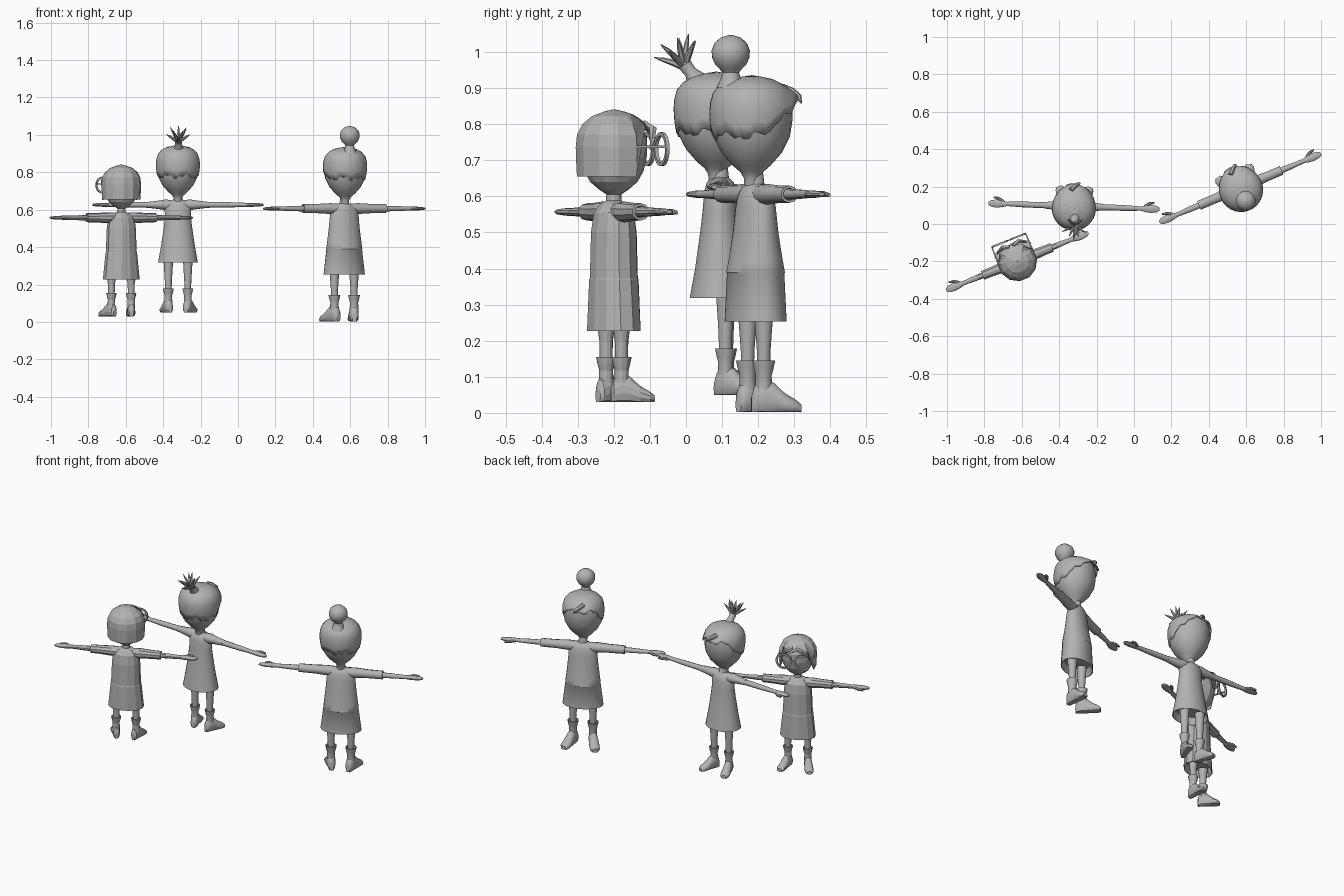
import bpy, bmesh, math
from math import sin, cos, pi, radians
from mathutils import Matrix, Vector

if "Cube" in bpy.data.objects:
    bpy.data.objects.remove(bpy.data.objects["Cube"])

grey = bpy.data.materials.new("plain grey")
grey.diffuse_color = (0.45, 0.45, 0.45, 1)
grey.use_nodes = True
grey.node_tree.nodes["Principled BSDF"].inputs["Base Color"].default_value = grey.diffuse_color


def finish(name, bm, who, thick=0):
    bmesh.ops.remove_doubles(bm, verts=bm.verts, dist=1e-5)
    bmesh.ops.recalc_face_normals(bm, faces=bm.faces)
    me = bpy.data.meshes.new(name)
    bm.to_mesh(me)
    bm.free()
    me.materials.append(grey)
    if who["smooth"]:
        me.polygons.foreach_set("use_smooth", [True] * len(me.polygons))
        me.set_sharp_from_angle(angle=radians(40))
    ob = bpy.data.objects.new(who["name"] + "_" + name, me)
    bpy.context.collection.objects.link(ob)
    ob.location = (who["x"], who["y"], 0)
    ob.rotation_euler.z = radians(who["turn"])
    if thick:
        mod = ob.modifiers.new("thickness", "SOLIDIFY")
        mod.thickness = thick
        mod.offset = -1
    return ob


def skin(rings, cap=True):
    bm = bmesh.new()
    rows = [[bm.verts.new(p) for p in r] for r in rings]
    n = len(rows[0])
    for a, b in zip(rows, rows[1:]):
        for i in range(n):
            j = (i + 1) % n
            bm.faces.new((a[i], a[j], b[j], b[i]))
    if cap:
        bm.faces.new(rows[0])
        bm.faces.new(rows[-1])
    return bm


def circle(n):
    return [(cos(2 * pi * (i + .5) / n), sin(2 * pi * (i + .5) / n)) for i in range(n)]


def lathe(name, who, prof, cx=0, cy=0):
    # profile rows: z, x radius, y radius
    rings = [[(cx + p[1] * c, cy + p[-1] * s, p[0]) for c, s in circle(who["n"])] for p in prof]
    return finish(name, skin(rings), who)


def tube(name, who, path, n=10):
    # path rows: point, radius, joined by rings facing along the path
    pts = [Vector(p) for p, r in path]
    rings = []
    for i, (p, r) in enumerate(path):
        d = pts[min(i + 1, len(pts) - 1)] - pts[max(i - 1, 0)]
        q = d.to_track_quat('Z', 'Y')
        rings.append([pts[i] + q @ Vector((r * c, r * s, 0)) for c, s in circle(n)])
    return finish(name, skin(rings), who)


def lerp(table, z):
    for (a, ra), (b, rb) in zip(table, table[1:]):
        if a <= z <= b:
            return ra + (rb - ra) * (z - a) / (b - a)
    return 0


def arm(who, side):
    L, z, n = who["reach"], who["arm_z"], 10

    def limb(name, rows):
        rings = [[(side * x, ry * c, z + rz * s) for c, s in circle(n)] for x, ry, rz in rows]
        finish(name, skin(rings), who)
    end = who["sleeve"]
    if end:
        limb("sleeve", [(.03, .03, .026), (.08, .031, .029), (.15, .026, .025),
                        (end, .026, .024), (end, .019, .017), (end - .02, .014, .013)])
    else:
        limb("shoulder", [(.03, .03, .024), (.065, .03, .029), (.10, .024, .023), (.16, .018, .016)])
    limb("arm", [(.08, .018, .017), (L - .18, .016, .014), (L - .1, .012, .011),
                 (L - .075, .019, .011), (L - .045, .023, .01), (L - .015, .018, .008), (L, .008, .005)])
    tube("thumb", who, [((side * (L - .08), .012, z), .009), ((side * (L - .055), .028, z), .009),
                        ((side * (L - .028), .034, z - .002), .005)], 8)


def leg(who, side):
    x, b, k = side * who["hip"], who["base"], who["boot"]
    lathe("leg", who, [(b + .09, .017), (b + .17, .019), (who["hem"] + .03, .027)], x, who["leg_y"])
    lathe("boot_cuff", who, [(b + .06 * k, .024 * k), (b + .1 * k, .022 * k), (b + .118 * k, .027 * k),
                             (b + .142 * k, .032 * k), (b + .142 * k, .026 * k), (b + .12 * k, .016 * k)],
          x, who["leg_y"])
    rows = [(-.034, .012, .045), (-.025, .021, .072), (0, .025, .09), (.028, .026, .08),
            (.058, .029, .053), (.088, .028, .036), (.104, .016, .024)]
    m = Matrix.Translation((x, who["leg_y"], b)) @ Matrix.Rotation(-side * radians(19), 4, 'Z') @ Matrix.Scale(k, 4)
    rings = []
    for y, w, h in rows:
        rings.append([m @ Vector((w * c, y, max(0.004, h * (.5 + .56 * s)) - .004)) for c, s in circle(who["n"])])
    finish("foot", skin(rings), who)


def body(who, dress):
    z, rx, ry = dress[0]
    lathe("dress", who, [(z + .04, rx * .8, ry * .8), (z, rx * .96, ry * .96)] + dress)
    for side in (-1, 1):
        arm(who, side)
        leg(who, side)


def hair_cap(who, table, cy, top, edge, grow, flare, rows=8):
    # shell following the head, trimmed to a lower edge that depends on direction
    n = who["n"] * (2 if who["smooth"] else 1)
    rings = []
    for k in range(rows + 1):
        t = k / rows
        ring = []
        for i, (c, s) in enumerate(circle(n)):
            z = top - (top - edge(i, s)) * (1 - cos(t * pi / 2))
            r = (lerp(table, z) + grow if k else .002) + flare * max(0, s) ** 3 * max(0, t - .6) / .4
            ring.append((r * c, cy + r * s, z))
        rings.append(ring)
    finish("hair", skin(rings, False), who, .005)


# Egg-shaped head used by the two taller figures: height, radius
EGG = [(.63, .02), (.652, .022), (.668, .032), (.685, .052), (.72, .083), (.765, .106), (.81, .113),
       (.85, .114), (.885, .105), (.91, .084), (.925, .055), (.932, .022), (.936, 0)]


def egg_head(who, lift):
    table = [(z + lift, r) for z, r in EGG]
    cy = -.012
    lathe("head", who, [(z, max(r, .001)) for z, r in table], 0, cy)

    def edge(i, s):
        z = .768 + (.0 if s < 0 else .10 * min(1, s * 1.15))
        return z + lift + .009 * sin(i * .85) + .006 * sin(i * 2.1 + 1)
    hair_cap(who, table, cy, .935 + lift, edge, .004, .02)
    # swept fringe lock on the forehead
    tube("fringe", who, [((-.02, .085, .9 + lift), .014), ((.0, .108, .888 + lift), .014),
                         ((.02, .122, .875 + lift), .009), ((.03, .125, .858 + lift), .002)], 8)


# Small figure with bobbed hair and glasses
small = dict(name="small_figure", x=-.624, y=-.2, turn=22, n=12, smooth=False, reach=.41, arm_z=.557,
             sleeve=.2, hip=.057, base=.03, boot=.88, leg_y=0, hem=.227)
body(small, [(.227, .102, .072), (.37, .087, .067), (.373, .085, .065), (.5, .08, .062), (.555, .073, .054),
             (.58, .045, .036), (.588, .022, .022), (.62, .02, .02)])
lathe("head", small, [(.605, .02), (.618, .04), (.64, .066), (.67, .083), (.71, .092), (.76, .093),
                      (.80, .075), (.82, .04)])
BOB = [(.6, .09), (.655, .102), (.73, .106), (.78, .101), (.81, .08), (.83, .048), (.842, 0)]


def bob_edge(i, s):
    return .775 + (.018 if i % 2 else 0) if s > .6 else .655 - .008 * max(0, s)


hair_cap(small, BOB, 0, .841, bob_edge, .001, .006, 7)
for side in (-1, 1):
    # fringe locks and glasses
    tube("fringe", small, [((side * .01, .085, .80), .012), ((side * .045, .098, .785), .012),
                           ((side * .075, .085, .755), .008), ((side * .085, .075, .73), .002)], 6)
    ring = [Vector((side * .052 + .042 * cos(a), .122, .731 + .042 * sin(a)))
            for a in [2 * pi * i / 20 for i in range(20)]]
    rings = []
    for p in ring:
        d = (p - Vector((side * .052, .122, .731))).normalized()
        rings.append([p + d * u + Vector((0, v, 0)) for u, v in ((-.005, -.005), (.005, -.005), (.005, .005), (-.005, .005))])
    finish("glasses_rim", skin(rings + [rings[0]], False), small)
    tube("glasses_arm", small, [((side * .097, .122, .737), .005), ((side * .1, .02, .737), .005)], 4)
tube("glasses_bridge", small, [((-.012, .122, .735), .004), ((.012, .122, .735), .004)], 4)

# Middle figure with a spiky tied tuft
middle = dict(name="middle_figure", x=-.321, y=.095, turn=-2, n=24, smooth=True, reach=.458, arm_z=.626,
              sleeve=0, hip=.052, base=.05, boot=.9, leg_y=.016, hem=.318)
body(middle, [(.318, .107, .085), (.40, .092, .07), (.5, .077, .056), (.56, .07, .049), (.61, .072, .045),
              (.638, .055, .038), (.652, .026, .024), (.69, .02, .02)])
egg_head(middle, .01)
root = Vector((.006, -.098, .955))
tube("hair_tie", middle, [(root + Vector((0, .035, -.035)), .03), (root + Vector((0, .015, -.01)), .018),
                          (root + Vector((0, 0, .01)), .02), (root + Vector((0, -.005, .02)), .01)], 12)
lean = Matrix.Rotation(radians(22), 3, 'X')
for i in range(10):
    a = 2 * pi * i / 10 + .3
    out = .068 if i % 2 else .045
    up = .06 if i % 2 else .085
    p = [root + lean @ Vector((out * t * cos(a), out * t * sin(a), up * t ** .8)) for t in (0, .35, .7, 1)]
    tube("hair_spike", middle, list(zip(p, (.008, .009, .006, .001))), 6)

# Tall figure with a top bun
tall = dict(name="tall_figure", x=.568, y=.193, turn=23, n=24, smooth=True, reach=.469, arm_z=.606,
            sleeve=.24, hip=.057, base=.003, boot=1, leg_y=0, hem=.253)
body(tall, [(.253, .116, .08), (.386, .099, .076), (.389, .1, .078), (.42, .096, .072), (.5, .087, .058),
            (.57, .081, .05), (.603, .074, .044), (.623, .052, .036), (.634, .026, .024), (.67, .02, .02)])
egg_head(tall, 0)
lathe("bun", tall, [(.90, .04), (.925, .028), (.943, .023), (.952, .03), (.965, .043), (.985, .052),
                    (1.005, .053), (1.025, .045), (1.04, .028), (1.047, .006)], 0, -.075)
